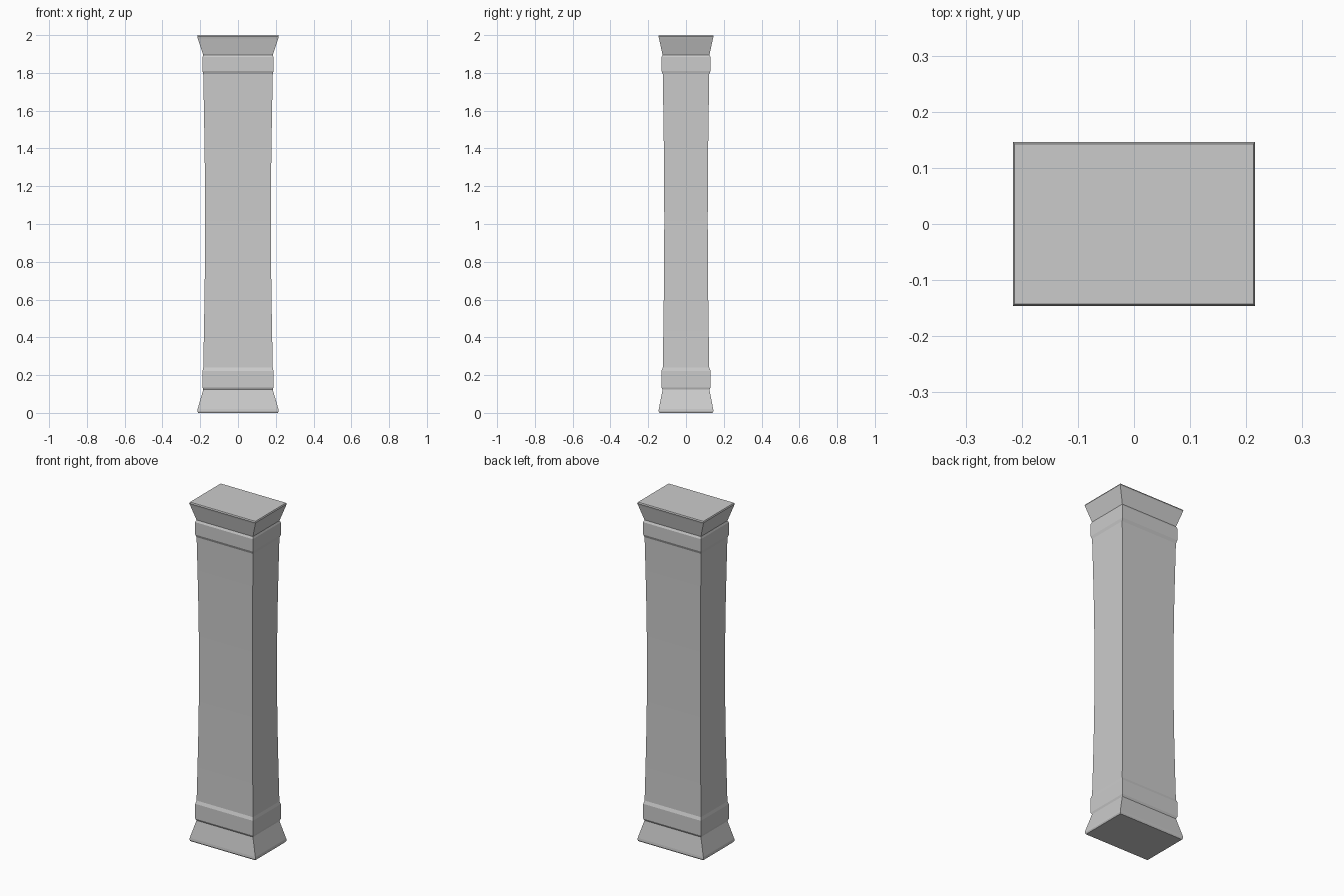
import bpy, bmesh, math

if "Cube" in bpy.data.objects:
    bpy.data.objects.remove(bpy.data.objects["Cube"])


def loft(name, rings, cap_bottom=False, cap_top=False):
    """Stack rectangular rings given as (z, half width x, half depth y)."""
    bm = bmesh.new()
    loops = [[bm.verts.new((sx * hx, sy * hy, z))
              for sx, sy in ((-1, -1), (1, -1), (1, 1), (-1, 1))]
             for z, hx, hy in rings]
    for a, b in zip(loops, loops[1:]):
        for i in range(4):
            j = (i + 1) % 4
            bm.faces.new((a[i], a[j], b[j], b[i]))
    if cap_bottom:
        bm.faces.new(loops[0][::-1])
    if cap_top:
        bm.faces.new(loops[-1])
    mesh = bpy.data.meshes.new(name)
    bm.to_mesh(mesh)
    bm.free()
    obj = bpy.data.objects.new(name, mesh)
    bpy.context.collection.objects.link(obj)
    return obj


# Flared foot block; neighbouring parts share their end rings
foot_neck = (0.123, 0.184, 0.124)
loft("base", [(0, 0.211, 0.141), (0.008, 0.215, 0.145), (0.02, 0.214, 0.144),
              foot_neck], cap_bottom=True)

# Raised bands with chamfered edges
shaft_low, shaft_high = (0.24, 0.184, 0.123), (1.793, 0.184, 0.123)
cap_neck = (1.895, 0.184, 0.124)
loft("lower_band", [foot_neck, (0.135, 0.188, 0.13), (0.222, 0.188, 0.13), shaft_low])
loft("upper_band", [shaft_high, (1.81, 0.188, 0.13), (1.883, 0.188, 0.13), cap_neck])

# Shaft that narrows gently toward the middle
z0, z1, steps = shaft_low[0], shaft_high[0], 8
shaft = []
for i in range(steps + 1):
    t = i / steps
    pinch = math.sin(math.pi * t)
    shaft.append((z0 + (z1 - z0) * t, 0.184 - 0.010 * pinch, 0.123 - 0.008 * pinch))
loft("shaft", shaft)

# Flared capital
loft("capital", [cap_neck, (1.983, 0.213, 0.143), (1.993, 0.216, 0.146),
                 (2.0, 0.213, 0.143)], cap_top=True)
